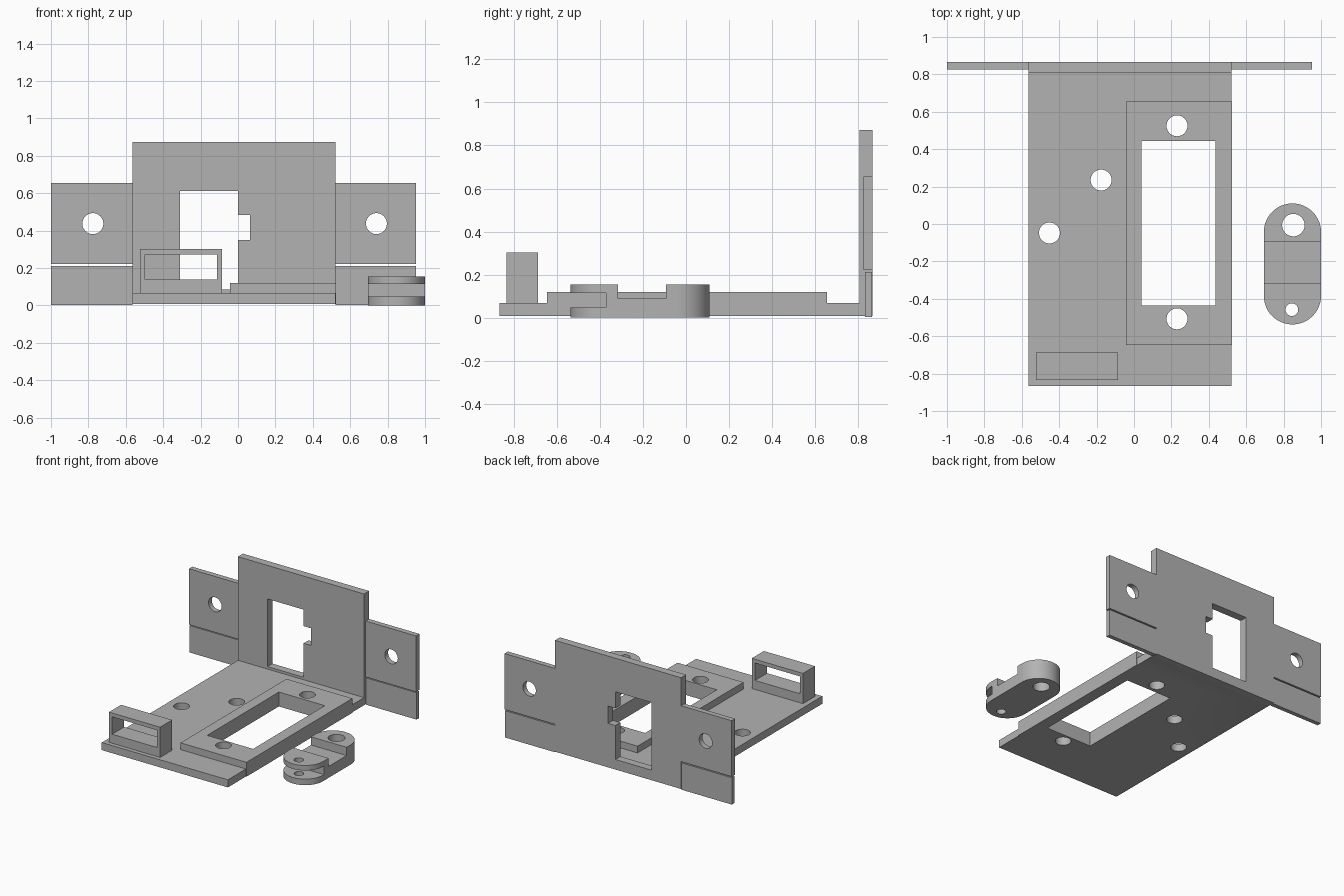
import bpy
import math

default = bpy.data.objects.get("Cube")
if default:
    bpy.data.objects.remove(default, do_unlink=True)

grey = bpy.data.materials.new("plain grey")
grey.use_nodes = True
colour = (0.45, 0.45, 0.45, 1)
grey.diffuse_color = colour
grey.node_tree.nodes["Principled BSDF"].inputs["Base Color"].default_value = colour


def box(name, x, y, z):
    """Box from (low, high) pairs on each axis."""
    bpy.ops.mesh.primitive_cube_add(size=1, location=[sum(p) / 2 for p in (x, y, z)])
    ob = bpy.context.object
    ob.name = name
    ob.scale = [p[1] - p[0] for p in (x, y, z)]
    bpy.ops.object.transform_apply(location=True, rotation=True, scale=True)
    ob.data.materials.append(grey)
    return ob


def rod(name, centre, radius, depth, along_y=False):
    bpy.ops.mesh.primitive_cylinder_add(
        vertices=48, radius=radius, depth=depth, location=centre,
        rotation=(math.pi / 2 if along_y else 0, 0, 0))
    ob = bpy.context.object
    ob.name = name
    bpy.ops.object.transform_apply(location=True, rotation=True, scale=True)
    ob.data.materials.append(grey)
    return ob


def combine(ob, others, operation):
    """Apply boolean operations and discard the helper shapes."""
    for other in others:
        other.hide_render = True
        bpy.ops.object.select_all(action="DESELECT")
        bpy.context.view_layer.objects.active = ob
        ob.select_set(True)
        mod = ob.modifiers.new("shape", "BOOLEAN")
        mod.operation = operation
        mod.solver = "EXACT"
        mod.object = other
        bpy.ops.object.modifier_apply(modifier=mod.name)
        bpy.data.objects.remove(other, do_unlink=True)


def smooth(ob):
    bpy.ops.object.select_all(action="DESELECT")
    bpy.context.view_layer.objects.active = ob
    ob.select_set(True)
    bpy.ops.object.shade_smooth_by_angle(angle=math.radians(30))


FLOOR = 0.008
BACK = 0.867
LEFT, RIGHT = 0.52, -0.565
THROUGH = (-0.1, 0.3)

# Base plate with raised pad, motor window and four screw holes
base = box("base_plate", (RIGHT, LEFT), (-0.867, 0.83), (FLOOR, 0.067))
pad = box("raised_pad", (-0.042, 0.525), (-0.646, 0.655), (FLOOR, 0.12))
combine(base, [pad], "UNION")
cuts = [box("window_cutter", (0.04, 0.435), (-0.436, 0.445), THROUGH)]
for x, y in ((0.23, 0.525), (0.23, -0.507), (-0.176, 0.235), (-0.452, -0.048)):
    cuts.append(rod("hole_cutter", (x, y, 0), 0.056, 0.6))
combine(base, cuts, "DIFFERENCE")

# Cable guide standing on the front corner
guide = box("cable_guide", (-0.525, -0.085), (-0.835, -0.687), (0.06, 0.302))
opening = box("opening_cutter", (-0.498, -0.113), (-0.95, -0.6), (0.137, 0.272))
combine(guide, [opening], "DIFFERENCE")
combine(base, [guide], "UNION")

# Upright back plate with notched window
back = box("back_plate", (RIGHT, LEFT), (0.806, BACK), (FLOOR, 0.873))
combine(back, [
    box("window_cutter", (-0.31, 0), (0.7, 1), (0.086, 0.612)),
    box("notch_cutter", (-0.05, 0.064), (0.7, 1), (0.35, 0.484)),
], "DIFFERENCE")
combine(base, [back], "UNION")
smooth(base)

# Side ears: drilled upper panel and thinner lower panel, parted by a slit
for side, x, hole_x in (("left", (LEFT, 0.953), 0.74), ("right", (-1, RIGHT), -0.776)):
    ear = box(side + "_upper_ear", x, (0.826, BACK), (0.22, 0.655))
    combine(ear, [rod("hole_cutter", (hole_x, BACK, 0.437), 0.056, 0.4, True)], "DIFFERENCE")
    smooth(ear)
    box(side + "_lower_ear", x, (0.832, BACK - 0.002), (0.002, 0.211))

# Loose link: rounded body, forked front, stepped top and two pin holes
MID, RADIUS, TOP = 0.847, 0.153, 0.153
ENDS = (-0.384, -0.043)
link = box("link", (MID - RADIUS, MID + RADIUS), ENDS, (0, TOP))
combine(link, [rod("link_end", (MID, y, TOP / 2), RADIUS, TOP) for y in ENDS], "UNION")
combine(link, [
    box("fork_cutter", (0.6, 1.1), (-0.7, -0.372), (0.047, 0.114)),
    box("step_cutter", (0.6, 1.1), (-0.315, -0.094), (0.089, 0.3)),
    rod("large_hole_cutter", (0.852, -0.006, 0), 0.06, 0.6),
    rod("small_hole_cutter", (0.844, -0.458, 0), 0.034, 0.6),
], "DIFFERENCE")
smooth(link)
